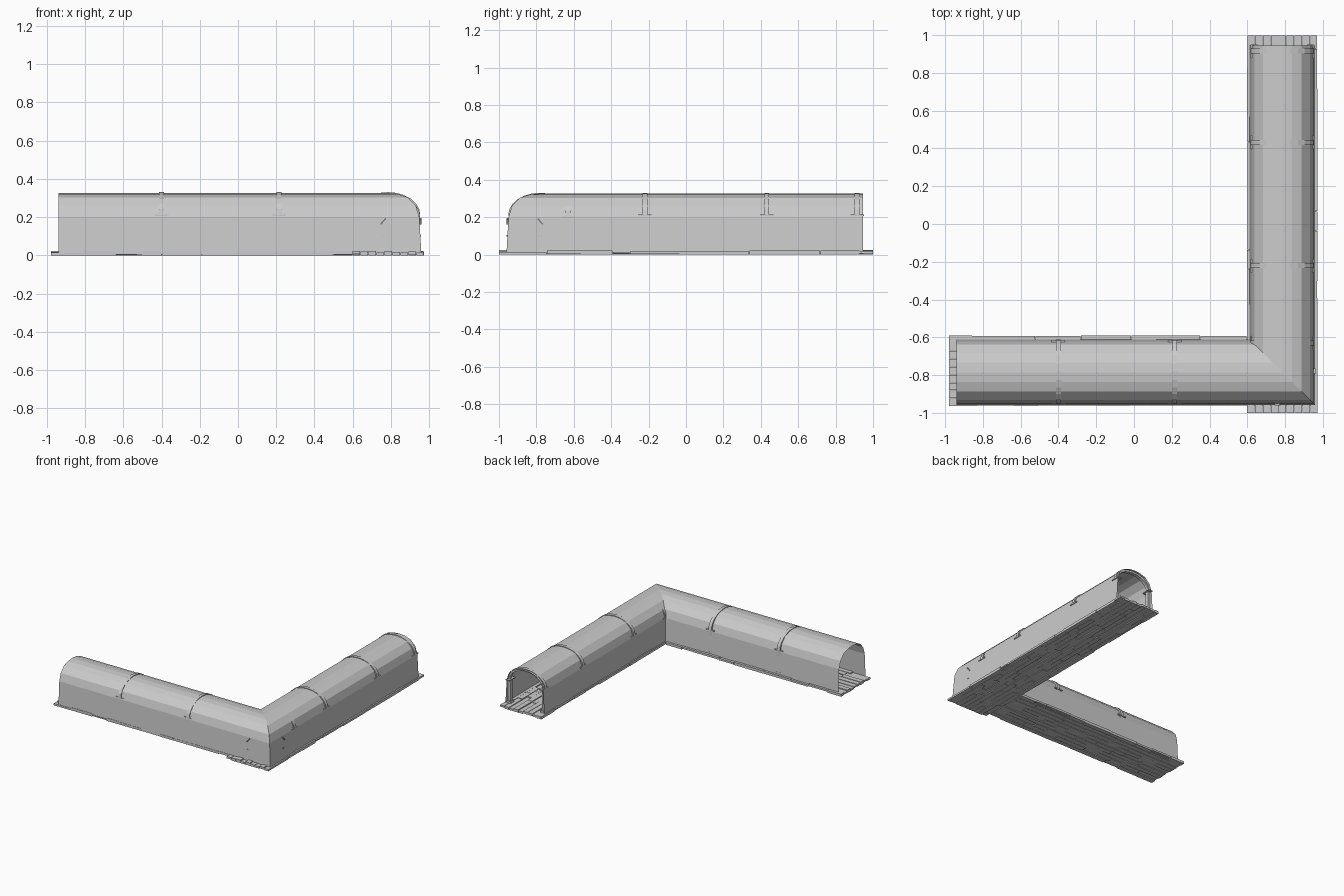
import bpy, bmesh, math, random
from mathutils import Vector, Matrix

if "Cube" in bpy.data.objects:
    bpy.data.objects.remove(bpy.data.objects["Cube"])

random.seed(7)
C = 0.785          # centre line offset of both arms

def finish(name, bm, recalc=True):
    if recalc:
        bmesh.ops.recalc_face_normals(bm, faces=bm.faces)
    me = bpy.data.meshes.new(name)
    bm.to_mesh(me)
    bm.free()
    ob = bpy.data.objects.new(name, me)
    bpy.context.collection.objects.link(ob)
    return ob

def box(bm, lo, hi, mat=Matrix.Identity(4)):
    lo, hi = Vector(lo), Vector(hi)
    size = hi - lo
    m = mat @ Matrix.Translation((lo + hi) / 2) @ Matrix.Diagonal((*size, 1))
    bmesh.ops.create_cube(bm, size=1, matrix=m)

# vaulted tunnel shell: one faceted profile swept round a mitred corner
half = [(0.175, 0.004), (0.164, 0.20), (0.146, 0.26), (0.103, 0.304), (0.052, 0.321)]
profile = half + [(0, 0.326)] + [(-o, z) for o, z in reversed(half)]
bm = bmesh.new()
rings = []
for place in (lambda o: (-0.94, -C - o), lambda o: (C + o, -C - o), lambda o: (C + o, 0.945)):
    rings.append([bm.verts.new((*place(o), z)) for o, z in profile])
for a, b in zip(rings, rings[1:]):
    for i in range(len(profile) - 1):
        bm.faces.new((a[i], b[i], b[i + 1], a[i + 1]))
finish("tunnel_shell", bm, False)

# plank floors: rows of boards with uneven lengths, tops and undersides
def floor(name, start, end, side0, side1, along_x, rows=9):
    bm = bmesh.new()
    w = (side1 - side0) / rows
    for r in range(rows):
        s = start
        while s < end - 0.001:
            e = s + random.uniform(0.09, 0.28)
            if e > end - 0.07:
                e = end
            c0, c1 = side0 + r * w, side0 + (r + 1) * w
            if r == 0:
                c0 += random.uniform(0, 0.005)
            if r == rows - 1:
                c1 -= random.uniform(0, 0.005)
            g = 0.0012
            z0 = random.choice((0, 0, 0.003, 0.006))
            z1 = random.uniform(0.014, 0.024)
            if along_x:
                box(bm, (s, c0 + g, z0), (e - g, c1 - g, z1))
            else:
                box(bm, (c0 + g, s, z0), (c1 - g, e - g, z1))
            s = e
    finish(name, bm)

floor("floor_side_arm", -0.98, 0.597, -0.965, -0.588, True)
floor("floor_long_arm", -1.0, 1.0, 0.597, 0.975, False)

# support arches: local x across the tunnel, local y along it
def arch(name, mat, t=0.013):
    bm = bmesh.new()
    n, zc = 12, 0.212
    loops = []
    for i in range(n + 1):
        a = math.pi * i / n
        loops.append([bm.verts.new(mat @ Vector((rx * math.cos(a), y, zc + rz * math.sin(a))))
                      for rx, rz, y in ((0.169, 0.119, -t), (0.169, 0.119, t),
                                        (0.147, 0.099, t), (0.147, 0.099, -t))])
    for a, b in zip(loops, loops[1:]):
        for k in range(4):
            bm.faces.new((a[k], a[(k + 1) % 4], b[(k + 1) % 4], b[k]))
    bm.faces.new(loops[0])
    bm.faces.new(loops[-1])
    for s in (-1, 1):
        # post, capital and foot
        for x0, x1, h, z0, z1 in ((0.140, 0.162, t, 0.015, 0.206),
                                  (0.132, 0.168, 0.036, 0.206, 0.214),
                                  (0.134, 0.170, 0.022, 0.015, 0.036)):
            box(bm, (min(s * x0, s * x1), -h, z0), (max(s * x0, s * x1), h, z1), mat)
    finish(name, bm)

for i, y in enumerate((-0.22, 0.432, 0.915)):
    arch(f"long_arm_arch_{i + 1}", Matrix.Translation((C, y, 0)))
arch("corner_arch", Matrix.Translation((C, -0.63, -0.003)) @ Matrix.Diagonal((1, 1, 0.97, 1)))
for i, x in enumerate((-0.40, 0.215)):
    arch(f"side_arm_arch_{i + 1}",
         Matrix.Translation((x, -C + 0.004, 0)) @ Matrix.Rotation(math.pi / 2, 4, 'Z'))

# corner wall brackets: a tilted brace and a small peg set through each outer wall
def bracket(name, mat):
    bm = bmesh.new()
    tilt = mat @ Matrix.Translation((0, 0, 0.178)) @ Matrix.Rotation(math.radians(-50), 4, 'Y')
    box(bm, (-0.02, -0.03, -0.003), (0.02, 0.004, 0.003), tilt)
    box(bm, (-0.009, -0.03, 0.098), (0.009, 0.002, 0.105), mat)
    finish(name, bm)

bracket("front_wall_bracket", Matrix.Translation((0.76, -0.957, 0)) @ Matrix.Rotation(math.pi, 4, 'Z')
        @ Matrix.Diagonal((-1, 1, 1, 1)) )
bracket("right_wall_bracket", Matrix.Translation((0.957, -0.78, 0)) @ Matrix.Rotation(-math.pi / 2, 4, 'Z'))
